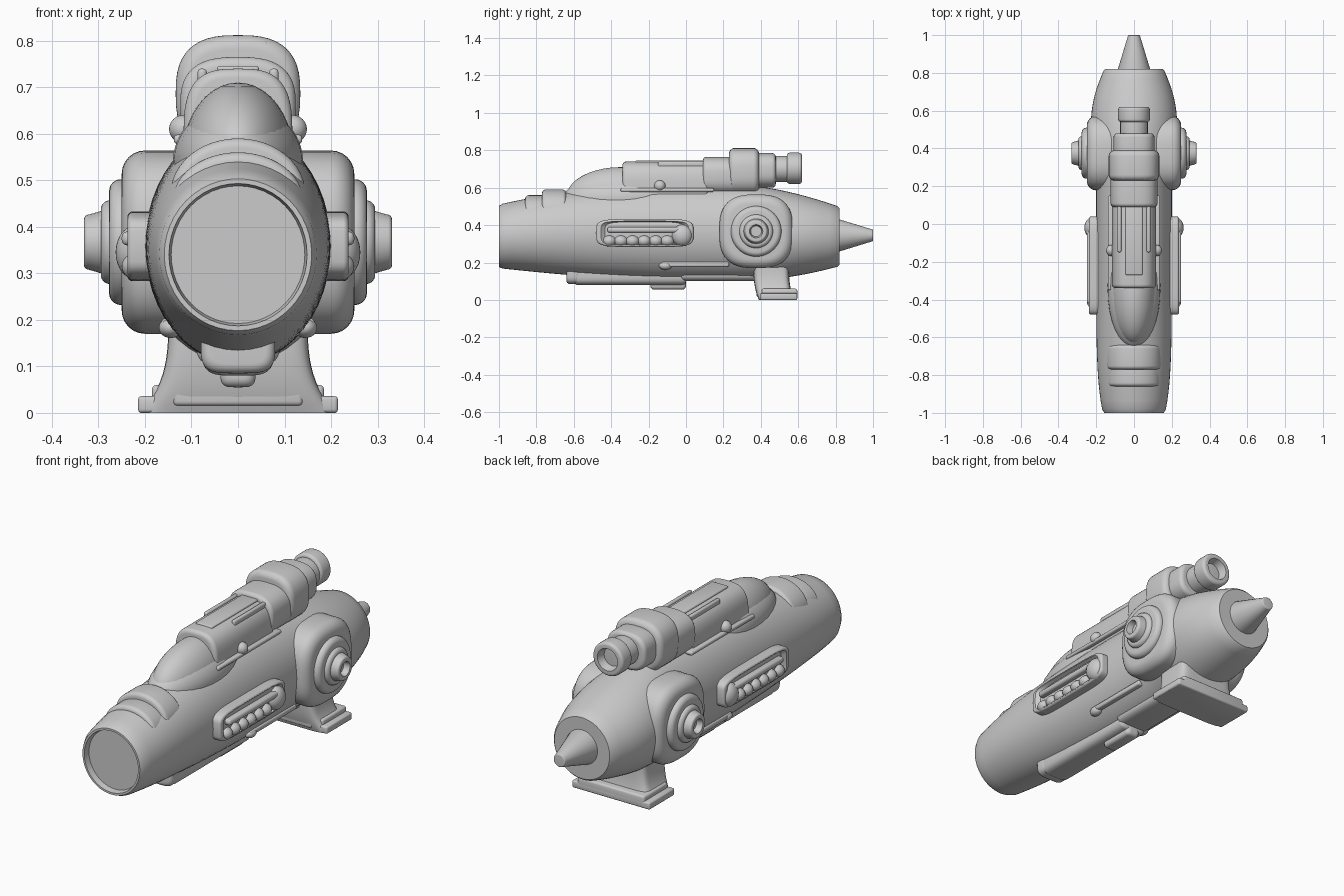
import bpy, bmesh, math

cube = bpy.data.objects.get("Cube")
if cube:
    bpy.data.objects.remove(cube, do_unlink=True)

grey = bpy.data.materials.new("plain grey")
grey.use_nodes = True
grey.diffuse_color = (.6, .6, .6, 1)
grey.node_tree.nodes["Principled BSDF"].inputs["Base Color"].default_value = grey.diffuse_color


def finish(name, bm):
    """Turn a bmesh into a smooth-shaded grey object."""
    bmesh.ops.recalc_face_normals(bm, faces=bm.faces)
    mesh = bpy.data.meshes.new(name)
    bm.to_mesh(mesh)
    bm.free()
    mesh.materials.append(grey)
    ob = bpy.data.objects.new(name, mesh)
    bpy.context.collection.objects.link(ob)
    bpy.ops.object.select_all(action='DESELECT')
    ob.select_set(True)
    bpy.context.view_layer.objects.active = ob
    bpy.ops.object.shade_smooth_by_angle(angle=math.radians(35))


def loft(name, axis, sections, power=2, sides=48):
    """Skin superellipse rings given as (position, centre u, centre v, radius u, radius v)."""
    bm = bmesh.new()
    rings = []
    for pos, centre_u, centre_v, radius_u, radius_v in sections:
        ring = []
        for i in range(sides):
            c = math.cos(math.tau * i / sides)
            s = math.sin(math.tau * i / sides)
            u = centre_u + radius_u * math.copysign(abs(c) ** (2 / power), c)
            v = centre_v + radius_v * math.copysign(abs(s) ** (2 / power), s)
            place = {'x': (pos, u, v), 'y': (u, pos, v), 'z': (u, v, pos)}
            ring.append(bm.verts.new(place[axis]))
        rings.append(ring)
    for ring, following in zip(rings, rings[1:]):
        for i in range(sides):
            bm.faces.new((ring[i - 1], ring[i], following[i], following[i - 1]))
    bm.faces.new(rings[0])
    bm.faces.new(rings[-1])
    finish(name, bm)


def plug(name, axis, start, end, centre, size, taper=1, power=2, soft=.02, bore=0):
    """Straight or tapered solid with rounded rims and an optional blind hole at its end."""
    step = math.copysign(soft, end - start)
    sections = []

    def add(pos, scale, inset=0):
        sections.append((pos, *centre, size[0] * scale - inset, size[1] * scale - inset))

    arc = [math.radians(angle) for angle in range(0, 91, 15)]
    for a in reversed(arc):
        add(start + step * (1 - math.sin(a)), 1, soft * (1 - math.cos(a)))
    for a in arc:
        add(end - step * (1 - math.sin(a)), taper, soft * (1 - math.cos(a)))
    if bore:
        add(end, taper * bore)
        add(end - 3 * step, taper * bore * .8)
    loft(name, axis, sections, power)


def hull(name, front, back, half_width, bottom, top, **options):
    """Plug running along y between a bottom and a top height."""
    centre = (0, (bottom + top) / 2)
    plug(name, 'y', front, back, centre, (half_width, (top - bottom) / 2), **options)


def ball(name, centre, radii):
    bm = bmesh.new()
    bmesh.ops.create_uvsphere(bm, u_segments=32, v_segments=20, radius=1)
    bmesh.ops.scale(bm, vec=radii, verts=bm.verts)
    bmesh.ops.translate(bm, vec=centre, verts=bm.verts)
    finish(name, bm)


def box(name, centre, size, bevel=.008):
    bm = bmesh.new()
    bmesh.ops.create_cube(bm, size=1)
    bmesh.ops.scale(bm, vec=size, verts=bm.verts)
    bmesh.ops.translate(bm, vec=centre, verts=bm.verts)
    bmesh.ops.bevel(bm, geom=bm.edges[:], offset=bevel, segments=3, profile=.5, affect='EDGES')
    finish(name, bm)


def body_ring(y, scale=1, shift=0):
    """Fuselage section: the nose narrows late, the tail swells and then closes."""
    nose = max(0, -y)
    tail = max(0, (y - .3) * 2)
    width = .2 - .035 * nose ** 6 + .03 * math.sin(math.pi * min(tail, 1)) - .035 * tail ** 4
    height = .255 - .085 * nose ** 2 - .09 * tail ** 1.7
    middle = .36 - .02 * nose ** 3 - .02 * tail
    return (y + shift, 0, middle, width * scale, height * scale)


# Fuselage with a recessed nose disc and a flat tail
NOSE, TAIL, STEPS = -1, .82, 40
lip = [body_ring(NOSE, .87, shift=.03), body_ring(NOSE, .9), body_ring(NOSE, .96), body_ring(NOSE, .99, shift=.01)]
skin = [body_ring(NOSE + .02 + (TAIL - NOSE - .03) * i / STEPS) for i in range(STEPS + 1)]
loft("fuselage", 'y', lip + skin + [body_ring(TAIL, .96)])
hull("tail_spike", .8, 1, .09, .255, .435, taper=.36, soft=.006)

# Stepped panels on the nose
hull("front_nose_panel", -.86, -.74, .14, .35, .56)
hull("rear_nose_panel", -.77, -.64, .145, .35, .59)

# Canopy and its surround
ball("canopy", (0, -.35, .55), (.12, .29, .16))
ball("canopy_surround", (0, -.34, .54), (.14, .32, .125))

# Dorsal housing, stepped collar and hollow rear tube
hull("dorsal_housing", -.34, .12, .117, .45, .74, power=3)
box("dorsal_plate", (0, -.08, .738), (.09, .38, .016), .006)
hull("collar_front", .09, .3, .124, .56, .765, power=2.7)
hull("collar_crown", .23, .39, .134, .56, .812, power=2.7, soft=.03)
hull("collar_back", .36, .48, .108, .6, .785, power=2.7)
box("collar_bar", (0, .25, .79), (.13, .03, .02))
hull("rear_tube_neck", .44, .58, .073, .63, .77)
hull("rear_tube_muzzle", .54, .62, .084, .62, .787, bore=.66, soft=.015)

# Belly rail with front block and fin
hull("belly_front_block", -.64, -.57, .08, .085, .22, power=4)
hull("belly_rail", -.6, 0, .078, .08, .22, power=4)
hull("belly_rear_rail", -.03, .4, .09, .1, .22, power=4)
hull("belly_fin", -.19, 0, .038, .055, .13, power=4)

# Landing foot that flares towards the ground
flare = [(1 - i / 12) ** 3 for i in range(13)]
loft("landing_foot_leg", 'z', [(.2 * i / 12, 0, .455 + .03 * f, .15 + .06 * f, .095)
                               for i, f in enumerate(flare)], power=7)
box("landing_foot_pad", (0, .495, .018), (.43, .2, .036))
box("landing_foot_heel", (0, .5, .03), (.37, .19, .06), .01)
box("landing_foot_front_panel", (0, .392, .045), (.28, .03, .06), .01)

for side, s in (("left", 1), ("right", -1)):
    # Engine pod, stepped disc and hollow nozzle
    def turned(name, inner, outer, radius, **options):
        plug(f"{side}_{name}", 'x', s * inner, s * outer, (.375, .367), (radius, radius), **options)

    turned("engine_pod", .05, .25, .197, power=2.8, soft=.05)
    turned("engine_disc", .2, .277, .135, soft=.025)
    turned("engine_collar", .25, .295, .09)
    turned("engine_nozzle", .26, .331, .074, taper=.8, soft=.01, bore=.6)

    # Recessed side tray holding a bar, a scalloped grip and a knob
    plug(f"{side}_side_tray", 'x', s * .15, s * .238, (-.22, .358), (.26, .075),
         power=5, soft=.012, bore=.9)
    plug(f"{side}_tray_floor", 'x', s * .14, s * .222, (-.22, .358), (.25, .065), power=5)
    box(f"{side}_tray_bar", (s * .225, -.22, .375), (.05, .4, .03), .012)
    for i in range(6):
        ball(f"{side}_grip_scallop_{i}", (s * .215, -.41 + i * .062, .315), (.035, .036, .03))
    ball(f"{side}_tray_knob", (s * .22, -.02, .345), (.043, .055, .058))

    # Dorsal rails and shoulder stud
    box(f"{side}_dorsal_rail", (s * .077, -.02, .725), (.02, .26, .03))
    box(f"{side}_shoulder_strip", (s * .118, -.1, .588), (.04, .5, .02))
    ball(f"{side}_shoulder_stud", (s * .118, -.14, .61), (.03, .03, .03))

    # Lower ledge with a stud at its front end
    box(f"{side}_lower_ledge", (s * .142, .05, .19), (.045, .36, .026))
    ball(f"{side}_ledge_stud", (s * .145, -.11, .183), (.025, .035, .022))
